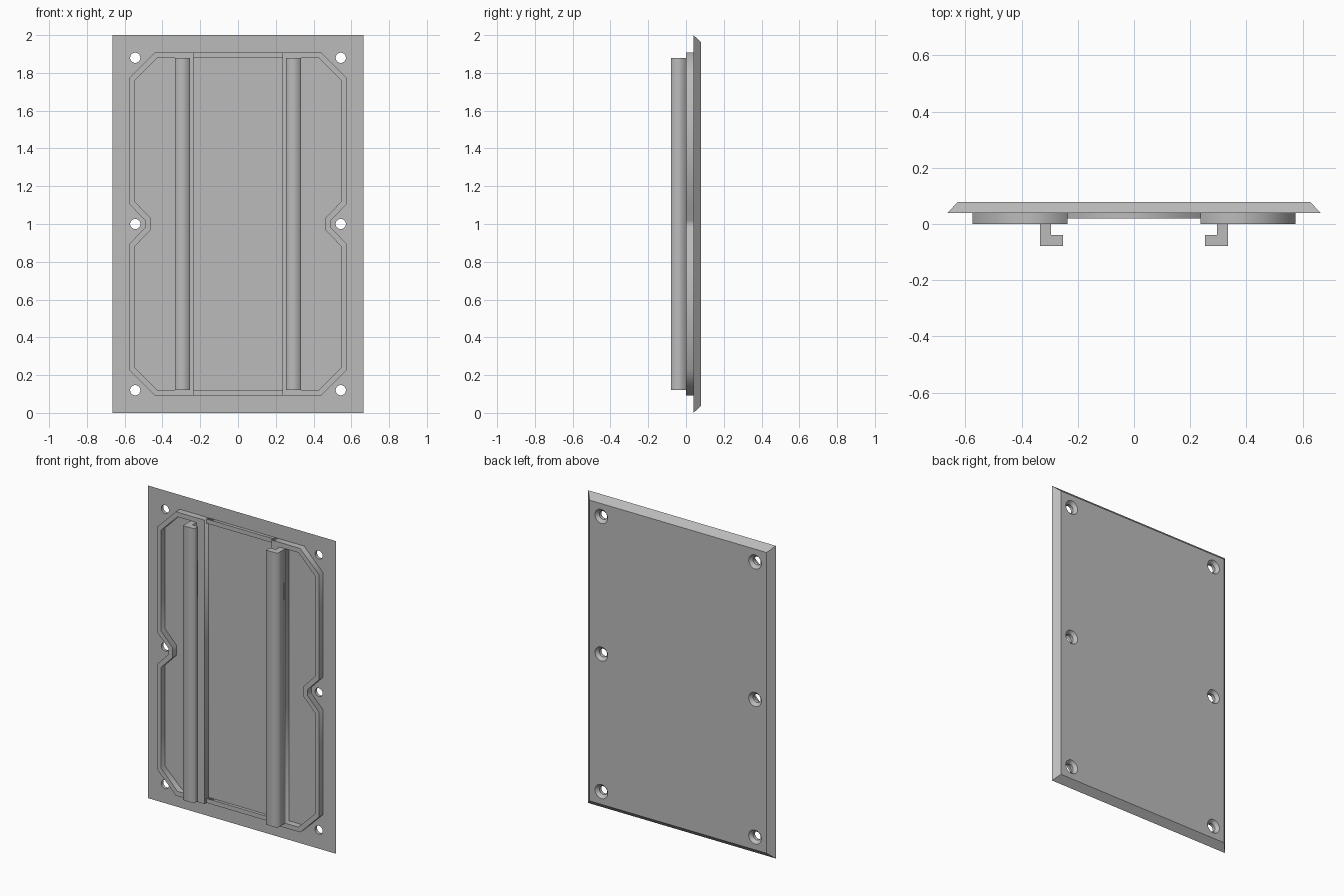
import bpy, bmesh, math
from mathutils import Matrix

cube = bpy.data.objects.get("Cube")
if cube:
    bpy.data.objects.remove(cube, do_unlink=True)

grey = bpy.data.materials.new("plain grey")
grey.use_nodes = True
grey.diffuse_color = (0.5, 0.5, 0.5, 1)
grey.node_tree.nodes["Principled BSDF"].inputs["Base Color"].default_value = (0.5, 0.5, 0.5, 1)

MID = 1.0                       # height of the horizontal symmetry line
UPRIGHT = Matrix.Rotation(math.pi / 2, 4, 'X')


def add_mesh(name, bm):
    bmesh.ops.remove_doubles(bm, verts=bm.verts, dist=0.0001)
    bmesh.ops.recalc_face_normals(bm, faces=bm.faces)
    mesh = bpy.data.meshes.new(name)
    bm.to_mesh(mesh)
    bm.free()
    mesh.materials.append(grey)
    obj = bpy.data.objects.new(name, mesh)
    bpy.context.collection.objects.link(obj)
    return obj


def prism(name, loops, depth, matrix):
    """Extrude a flat outline; further loops become openings."""
    curve = bpy.data.curves.new(name, 'CURVE')
    curve.dimensions = '2D'
    curve.fill_mode = 'BOTH'
    curve.extrude = depth / 2
    for loop in loops:
        spline = curve.splines.new('POLY')
        spline.points.add(len(loop) - 1)
        for point, (u, v) in zip(spline.points, loop):
            point.co = (u, v, 0, 1)
        spline.use_cyclic_u = True
    temp = bpy.data.objects.new(name, curve)
    bpy.context.collection.objects.link(temp)
    bpy.context.view_layer.update()
    bm = bmesh.new()
    bm.from_mesh(temp.evaluated_get(bpy.context.evaluated_depsgraph_get()).to_mesh())
    bpy.data.objects.remove(temp, do_unlink=True)
    bm.transform(matrix)
    return add_mesh(name, bm)


def stack(bm, rings):
    """Join equal rings of points into a closed solid."""
    rows = [[bm.verts.new(p) for p in ring] for ring in rings]
    n = len(rows[0])
    for a, b in zip(rows, rows[1:]):
        for i in range(n):
            j = (i + 1) % n
            bm.faces.new((a[i], a[j], b[j], b[i]))
    bm.faces.new(rows[0])
    bm.faces.new(rows[-1])


def rectangle(w, h, y):
    return [(sx * w, y, MID + sz * h) for sx, sz in ((-1, -1), (1, -1), (1, 1), (-1, 1))]


def circle(x, z, r, y):
    steps = [math.tau * i / 32 for i in range(32)]
    return [(x + r * math.cos(a), y, z + r * math.sin(a)) for a in steps]


# Cover plate with edges bevelled towards the back
bm = bmesh.new()
stack(bm, [rectangle(0.664, 1.0, 0.04), rectangle(0.626, 0.962, 0.079)])
plate = add_mesh("cover_plate", bm)

# Countersunk screw holes
bm = bmesh.new()
for x in (-0.544, 0.544):
    for z in (0.12, 1.0, 1.88):
        stack(bm, [circle(x, z, r, y) for r, y in
                   ((0.027, 0.02), (0.027, 0.06), (0.045, 0.079), (0.046, 0.1))])
cutter = add_mesh("hole_cutter", bm)
cutter.hide_render = True
holes = plate.modifiers.new("screw_holes", 'BOOLEAN')
holes.object = cutter
holes.solver = 'EXACT'
bpy.context.view_layer.objects.active = plate
bpy.ops.object.modifier_apply(modifier=holes.name)
bpy.data.objects.remove(cutter, do_unlink=True)
plate.select_set(True)
bpy.ops.object.shade_smooth_by_angle(angle=math.radians(30))


def full_loop(half, side):
    """Mirror an upper half outline about the middle height."""
    upper = [(side * x, MID + z) for x, z in half]
    lower = [(side * x, MID - z) for x, z in reversed(half)]
    return upper + lower


OUTER = [(0.2365, 0.908), (0.44, 0.908), (0.575, 0.773), (0.575, 0.105), (0.493, 0.02)]
POCKET = [(0.334, 0.878), (0.428, 0.878), (0.545, 0.761), (0.545, 0.117), (0.463, 0.032)]
RAIL = [(0.334, 0), (0.334, -0.079), (0.2535, -0.079),
        (0.2535, -0.04), (0.295, -0.04), (0.295, 0)]

for side, label in ((1, "left"), (-1, "right")):
    # Raised wall with its inner pocket and rail base
    prism(label + "_raised_wall", [full_loop(OUTER, side), full_loop(POCKET, side)],
          0.04, Matrix.Translation((0, 0.02, 0)) @ UPRIGHT)
    # Hooked slide rail
    prism(label + "_slide_rail", [[(side * x, y) for x, y in RAIL]],
          1.756, Matrix.Translation((0, 0, MID)))

# Low walls closing the central channel
for side, label in ((1, "top"), (-1, "bottom")):
    loop = [(x, MID + side * z) for x, z in
            ((-0.2365, 0.88), (0.2365, 0.88), (0.2365, 0.908), (-0.2365, 0.908))]
    prism(label + "_channel_wall", [loop], 0.02, Matrix.Translation((0, 0.03, 0)) @ UPRIGHT)
